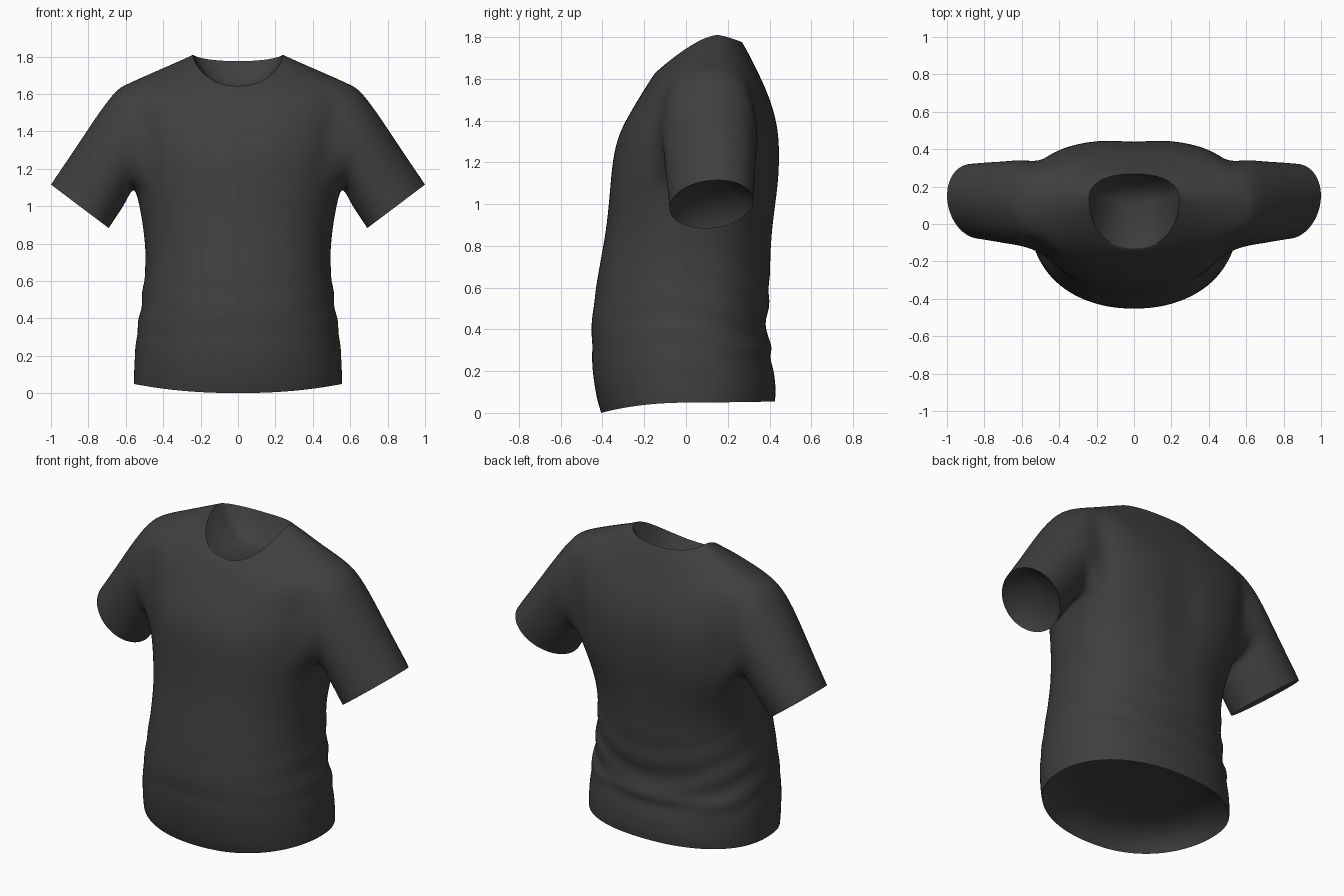
import bpy, bmesh, math
from mathutils import Vector

if "Cube" in bpy.data.objects:
    bpy.data.objects.remove(bpy.data.objects["Cube"])

COLS = 32      # points around the body
HOLE = 3       # half width of the armhole, in columns
GROW = 1.008   # makes up for the shrinking of the subdivision

# Body rings: half width, side z, side y, front y, front z, back y, back z
RINGS = [
    (.555, .05, .02, -.405, .00, .425, .055),
    (.555, .10, .02, -.425, .06, .43, .11),
    (.550, .20, .02, -.445, .18, .42, .20),
    (.545, .27, .02, -.45, .27, .40, .27),
    (.540, .31, .02, -.445, .32, .415, .31),
    (.530, .38, .02, -.455, .38, .38, .37),
    (.515, .48, .02, -.445, .48, .39, .47),
    (.500, .60, .02, -.43, .60, .40, .60),
    (.490, .72, .03, -.41, .72, .405, .72),
    (.500, .85, .05, -.385, .85, .415, .85),
    (.520, .98, .07, -.37, .98, .43, .98),
    (.545, 1.09, .09, -.36, 1.10, .445, 1.10),
    (.560, 1.20, .10, -.35, 1.21, .45, 1.21),
    (.570, 1.34, .11, -.325, 1.33, .447, 1.33),
    (.590, 1.48, .12, -.265, 1.44, .425, 1.44),
    (.610, 1.645, .125, -.21, 1.53, .38, 1.56),
    (.480, 1.705, .13, -.175, 1.585, .335, 1.65),
    (.350, 1.76, .14, -.15, 1.625, .295, 1.73),
    (.240, 1.812, .14, -.13, 1.642, .268, 1.775),
]
ROW_LOW, ROW_HIGH = 11, 15   # rows that bound the armholes

# Sleeve rings: top x, top z, bottom x, bottom z, front y, back y, backward lean of the top
SLEEVE = [
    (.655, 1.62, .570, 1.085, -.115, .345, 0),
    (.765, 1.47, .600, 1.02, -.105, .335, .01),
    (.885, 1.285, .645, .95, -.09, .33, .02),
    (.975, 1.155, .680, .90, -.08, .322, .03),
    (1.00, 1.115, .690, .882, -.078, .32, .03),
]


def power(v, e):
    return math.copysign(abs(v) ** e, v)


def ring_point(ring, col):
    hw, zs, yc, yf, zf, yb, zb = ring
    a = 2 * math.pi * col / COLS
    c, s = math.cos(a), math.sin(a)
    e = .9
    if s > 0:
        e = .72 if 1.0 < zs < 1.5 else .8 if .9 < zs < 1.7 else .9
    reach, zc = (yb - yc, zb) if s > 0 else (yc - yf, zf)
    w = abs(s) ** (1.25 if zs > 1.78 else 1.6 if zs > 1.7 else 2)
    return Vector((hw * power(c, e) * GROW, yc + reach * power(s, e) * GROW,
                   zs * (1 - w) + zc * w))


bm = bmesh.new()

# Body: rings from hem to neckline, leaving out the armholes
grid = [[None] * COLS for _ in RINGS]


def in_hole(r, col):
    d = min(col % 16, 16 - col % 16)
    return ROW_LOW < r < ROW_HIGH and d < HOLE


for r, ring in enumerate(RINGS):
    for k in range(COLS):
        if not in_hole(r, k):
            grid[r][k] = bm.verts.new(ring_point(ring, k))
for r in range(len(RINGS) - 1):
    for k in range(COLS):
        q = [grid[r][k], grid[r][(k + 1) % COLS],
             grid[r + 1][(k + 1) % COLS], grid[r + 1][k]]
        side = min((k + .5) % 16, 16 - (k + .5) % 16) < HOLE
        if not (side and ROW_LOW <= r < ROW_HIGH):
            bm.faces.new(q)

# Sleeves: grown from the armhole loops out to the cuffs
for sx, mid in ((1, 0), (-1, COLS // 2)):
    def at(r, d):
        return grid[r][(mid + sx * d) % COLS]
    loop = [at(ROW_HIGH, d) for d in range(0, HOLE + 1)]
    loop += [at(r, HOLE) for r in range(ROW_HIGH - 1, ROW_LOW, -1)]
    loop += [at(ROW_LOW, d) for d in range(HOLE, -HOLE - 1, -1)]
    loop += [at(r, -HOLE) for r in range(ROW_LOW + 1, ROW_HIGH)]
    loop += [at(ROW_HIGH, d) for d in range(-HOLE, 0)]
    n = len(loop)
    for tx, tz, bx, bz, yf, yb, lean in SLEEVE:
        new = []
        for i in range(n):
            a = 2 * math.pi * i / n
            c, s = math.cos(a) * 1.012, math.sin(a) * 1.012
            new.append(bm.verts.new((sx * ((tx + bx) / 2 + (tx - bx) / 2 * c),
                                     (yf + yb) / 2 + (yb - yf) / 2 * s + lean * c,
                                     (tz + bz) / 2 + (tz - bz) / 2 * c)))
        for i in range(n):
            j = (i + 1) % n
            bm.faces.new((loop[i], loop[j], new[j], new[i]))
        loop = new

bmesh.ops.recalc_face_normals(bm, faces=bm.faces)
mesh = bpy.data.meshes.new("shirt")
bm.to_mesh(mesh)
bm.free()
shirt = bpy.data.objects.new("shirt", mesh)
bpy.context.collection.objects.link(shirt)
bpy.context.view_layer.objects.active = shirt
shirt.select_set(True)

sub = shirt.modifiers.new("smooth_cloth", 'SUBSURF')
sub.levels = 2
bpy.ops.object.modifier_apply(modifier=sub.name)


# Cloth folds: soft slanted waves on the lower sides and back, a dip along the spine
def bump(v, centre, width):
    return math.exp(-((v - centre) / width) ** 2)


normals = [v.normal.copy() for v in mesh.vertices]
for v, nrm in zip(mesh.vertices, normals):
    x, y, z = v.co
    if abs(x) > .6 or z < .08:
        continue
    back = 1 / (1 + math.exp(-(y + .05) * 12))
    wave = math.sin(36 * (z - .6 * x * x + .12 * y))
    fold = .006 * wave * bump(z, .46, .18) * (.15 + .85 * back)
    fold -= .012 * bump(x, 0, .1) * bump(z, 1.1, .35) * back
    v.co += nrm * fold

# Sunken caps that close the hem, neckline and cuffs
bm = bmesh.new()
bm.from_mesh(mesh)
rim = {e for e in bm.edges if e.is_boundary}
while rim:
    # Walk one open border in order
    first = rim.pop()
    loop = [first.verts[0], first.verts[1]]
    while True:
        step = next((e for e in loop[-1].link_edges if e in rim), None)
        if step is None:
            break
        rim.remove(step)
        loop.append(step.other_vert(loop[-1]))
    if loop[-1] is loop[0]:
        loop.pop()
    n = len(loop)
    base = [v.co.copy() for v in loop]
    mid = sum(base, Vector()) / n
    even = 1                   # how fast the rim's own waviness fades inward
    if abs(mid.x) > .5:        # cuff
        inward, depth, flat = Vector((-math.copysign(.6, mid.x), 0, .8)), .07, 2.5
    elif mid.z > 1:            # neckline
        inward, depth, flat, even = Vector((0, 0, -1)), .13, 2.5, 2.5
    else:                      # hem
        inward, depth, flat = Vector((0, 0, 1)), .12, 8
    for t in (.985, .96, .92, .85, .7, .5, .25):
        new = []
        for p in base:
            d = p - mid
            off = Vector((d.x * t, d.y * t, d.z * t ** even))
            new.append(bm.verts.new(mid + off + inward * depth * (1 - t ** flat)))
        for i in range(n):
            j = (i + 1) % n
            bm.faces.new((loop[i], loop[j], new[j], new[i]))
        loop = new
    tip = bm.verts.new(mid + inward * depth)
    for i in range(n):
        bm.faces.new((loop[i], loop[(i + 1) % n], tip))
bmesh.ops.recalc_face_normals(bm, faces=bm.faces)
bm.to_mesh(mesh)
bm.free()

# Cloth colour
cloth = bpy.data.materials.new("charcoal_cloth")
cloth.diffuse_color = (.05, .05, .05, 1)
cloth.use_nodes = True
cloth.node_tree.nodes["Principled BSDF"].inputs["Base Color"].default_value = cloth.diffuse_color
mesh.materials.append(cloth)
bpy.ops.object.shade_smooth_by_angle(angle=math.radians(60))
